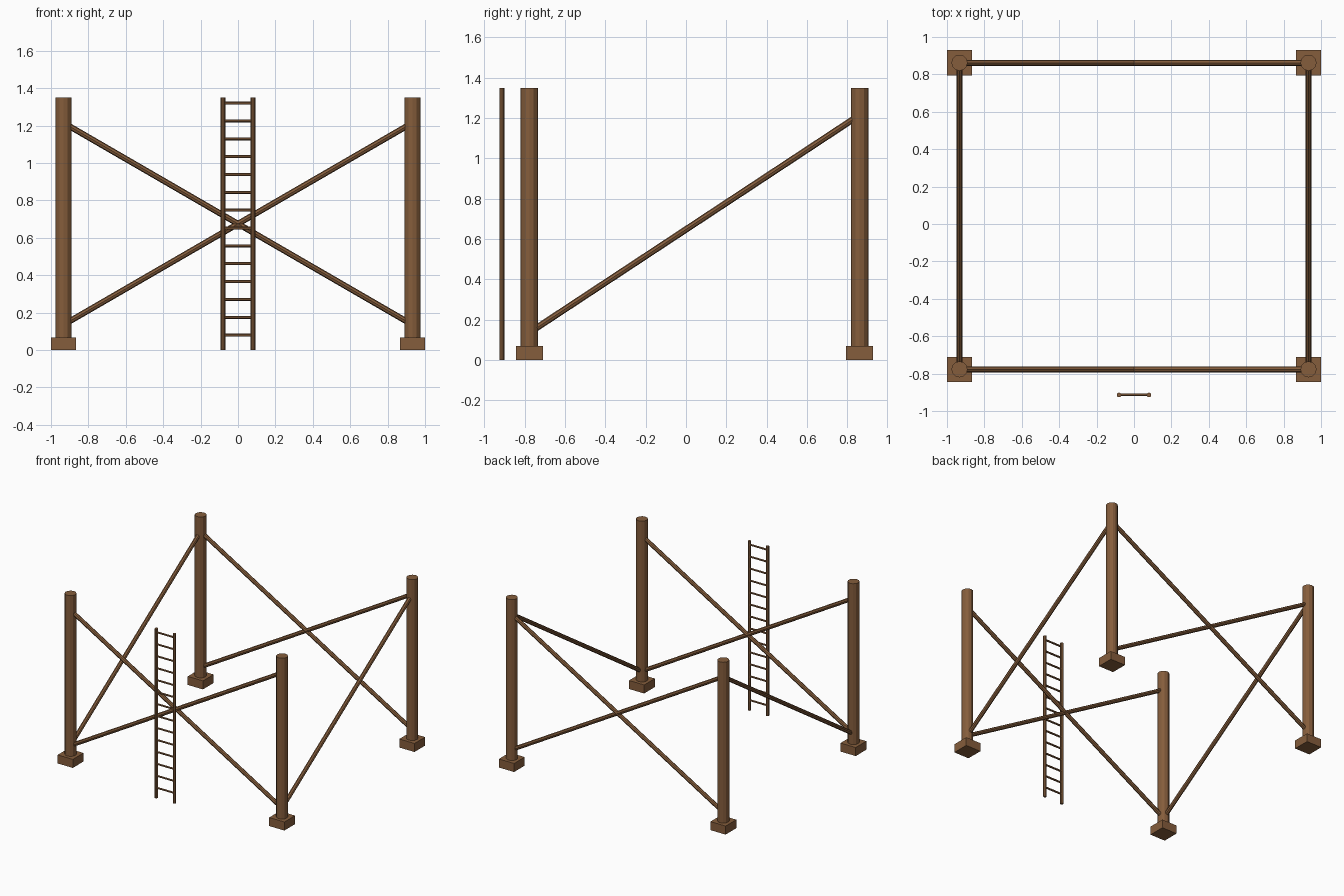
import bpy
from mathutils import Vector

cube = bpy.data.objects.get("Cube")
if cube:
    bpy.data.objects.remove(cube, do_unlink=True)

wood = bpy.data.materials.new("brown wood")
wood.use_nodes = True
BROWN = (0.235, 0.11, 0.045, 1)
wood.diffuse_color = BROWN
wood.node_tree.nodes["Principled BSDF"].inputs["Base Color"].default_value = BROWN


def finish(name):
    obj = bpy.context.object
    obj.name = name
    obj.data.materials.append(wood)
    return obj


def pole(name, start, end, radius, sides):
    """Flat-sided round timber between two points."""
    a, b = Vector(start), Vector(end)
    d = b - a
    bpy.ops.mesh.primitive_cylinder_add(
        vertices=sides, radius=radius, depth=d.length, location=(a + b) / 2,
        rotation=d.to_track_quat('Z', 'Y').to_euler())
    return finish(name)


def block(name, center, size):
    bpy.ops.mesh.primitive_cube_add(size=1, location=center)
    obj = finish(name)
    obj.scale = size
    return obj


HEIGHT = 1.35
X = 0.933
FRONT, BACK = -0.777, 0.862
LOW, HIGH = 0.1 * HEIGHT, 0.9 * HEIGHT

# Corner posts on square footings
for end, y in (("front", FRONT), ("back", BACK)):
    for side, x in (("left", X), ("right", -X)):
        pole(f"{end}_{side}_post", (x, y, 0), (x, y, HEIGHT), 0.043, 12)
        block(f"{end}_{side}_footing", (x, y, 0.034), (0.134, 0.134, 0.068))

# Crossed braces on the front and back
for end, y in (("front", FRONT), ("back", BACK)):
    pole(f"{end}_brace_rising_left", (-X, y, LOW), (X, y, HIGH), 0.016, 8)
    pole(f"{end}_brace_rising_right", (X, y, LOW), (-X, y, HIGH), 0.016, 8)

# Single brace on each side, rising to the back
for side, x in (("left", X), ("right", -X)):
    pole(f"{side}_side_brace", (x, FRONT, LOW), (x, BACK, HIGH), 0.016, 8)

# Ladder standing in front
LADDER_Y, RAIL_X = -0.914, 0.08
for side, x in (("left", RAIL_X), ("right", -RAIL_X)):
    pole(f"ladder_{side}_rail", (x, LADDER_Y, 0), (x, LADDER_Y, HEIGHT), 0.0125, 8)
for i in range(14):
    z = 0.08 + i * 0.0954
    pole(f"ladder_rung_{i + 1}", (-RAIL_X, LADDER_Y, z), (RAIL_X, LADDER_Y, z), 0.008, 6)
